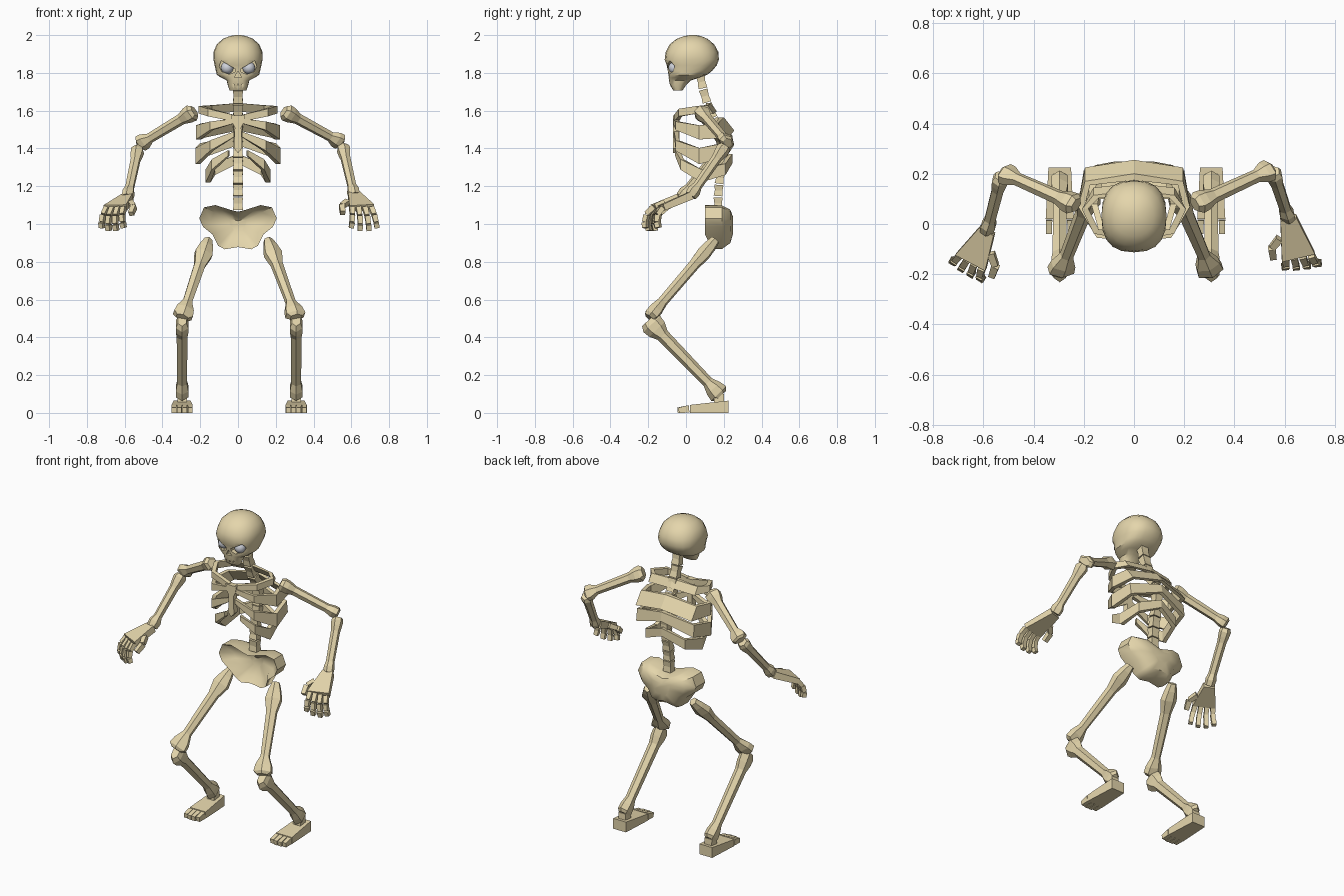
import bpy, bmesh, math
from mathutils import Vector as V

if "Cube" in bpy.data.objects:
    bpy.data.objects.remove(bpy.data.objects["Cube"])


def material(name, col):
    m = bpy.data.materials.new(name)
    m.diffuse_color = (*col, 1)
    m.use_nodes = True
    m.node_tree.nodes["Principled BSDF"].inputs["Base Color"].default_value = m.diffuse_color
    return m


BONE = material("bone", (0.78, 0.67, 0.41))
EYE = material("eye_grey", (0.62, 0.64, 0.7))


def make(name, verts, faces, mat=BONE):
    bm = bmesh.new()
    vs = [bm.verts.new(v) for v in verts]
    for f in faces:
        bm.faces.new([vs[i] for i in f])
    bmesh.ops.recalc_face_normals(bm, faces=bm.faces)
    me = bpy.data.meshes.new(name)
    bm.to_mesh(me)
    bm.free()
    ob = bpy.data.objects.new(name, me)
    bpy.context.collection.objects.link(ob)
    me.materials.append(mat)
    return ob


def loft(name, rings):
    n, m = len(rings[0]), len(rings)
    verts = [p for r in rings for p in r]
    faces = [(k*n+i, k*n+(i+1) % n, (k+1)*n+(i+1) % n, (k+1)*n+i)
             for k in range(m-1) for i in range(n)]
    faces += [tuple(range(n)), tuple(range((m-1)*n, m*n))]
    return make(name, verts, faces)


def smooth(ob, angle):
    bpy.ops.object.select_all(action='DESELECT')
    bpy.context.view_layer.objects.active = ob
    ob.select_set(True)
    bpy.ops.object.shade_smooth_by_angle(angle=math.radians(angle))


def bone(name, a, b, hinge, profile, sides=6):
    """Faceted bone from a to b; profile rows are (t, radius on hinge axis, other radius)."""
    a, b = V(a), V(b)
    d = (b-a).normalized()
    u = V(hinge)
    u = (u-d*u.dot(d)).normalized()
    w = d.cross(u)
    ang = [2*math.pi*(i+.5)/sides for i in range(sides)]
    return loft(name, [[a.lerp(b, t)+u*ru*math.cos(g)+w*rv*math.sin(g) for g in ang]
                       for t, ru, rv in profile])


def beam(name, a, b, across, w0, w1, h0, h1):
    """Tapered box from a to b."""
    r = 2**.5/2
    return bone(name, a, b, across, [(0, w0*r, h0*r), (1, w1*r, h1*r)], 4)


def prism(name, pts, y0, y1):
    return loft(name, [[(x, y, z) for x, z in pts] for y in (y0, y1)])


# Skull: stacked rounded sections (z, front y, back y, half width), squarer at the face
def power(v, e):
    return math.copysign(abs(v)**e, v)


rings = []
for z, yf, yb, hw in [(1.708, -.068, -.018, .045), (1.735, -.085, 0, .054), (1.76, -.09, .025, .06),
                      (1.775, -.092, .07, .09), (1.79, -.094, .112, .112), (1.81, -.096, .138, .117),
                      (1.84, -.102, .163, .124), (1.87, -.113, .174, .13), (1.91, -.108, .172, .13),
                      (1.95, -.088, .15, .113), (1.98, -.05, .115, .08), (1.995, -.01, .08, .043),
                      (2.0, .02, .05, .015)]:
    c, r, e = (yf+yb)/2, (yb-yf)/2, .8 if z < 1.88 else .93
    rings.append([(hw*power(math.sin(g), e), c-r*power(math.cos(g), e), z)
                  for g in [2*math.pi*i/20 for i in range(20)]])
skull = loft("skull", rings)

# Slanted sockets, nose hole and tooth gaps cut into the face
socket = [(.016, 1.806), (.016, 1.822), (.088, 1.864), (.1, 1.835), (.085, 1.806), (.045, 1.793)]
cuts = [[(s*x, z) for x, z in socket] for s in (-1, 1)]
cuts.append([(-.02, 1.775), (.02, 1.775), (0, 1.81)])
cuts += [[(x-.003, 1.69), (x+.003, 1.69), (x+.003, 1.74), (x-.003, 1.74)] for x in (-.025, 0, .025)]
for i, pts in enumerate(cuts):
    depth = -.05 if i < 2 else -.075
    cutter = prism("cutter", pts, -.2, depth)
    cutter.hide_render = True
    mod = skull.modifiers.new("cut", 'BOOLEAN')
    mod.object, mod.operation, mod.solver = cutter, 'DIFFERENCE', 'EXACT'
    bpy.context.view_layer.objects.active = skull
    bpy.ops.object.modifier_apply(modifier=mod.name)
    bpy.data.objects.remove(cutter)
smooth(skull, 35)

# Eyes
for s, side in ((-1, "right"), (1, "left")):
    bpy.ops.mesh.primitive_uv_sphere_add(segments=16, ring_count=10, radius=.033,
                                         location=(s*.057, -.06, 1.827))
    eye = bpy.context.object
    eye.name = side + "_eye"
    eye.data.materials.append(EYE)
    smooth(eye, 60)

# Spine: one block per vertebra along a bent path
path = [V((0, y, z)) for y, z in [(.075, 1.79), (.09, 1.715), (.112, 1.64), (.145, 1.56), (.19, 1.49),
                                  (.205, 1.42), (.2, 1.35), (.185, 1.28), (.175, 1.21), (.17, 1.145),
                                  (.17, 1.07)]]
for i, (p, q) in enumerate(zip(path, path[1:])):
    bone(f"vertebra_{i+1}", p.lerp(q, .05), p.lerp(q, .95), (1, 0, 0),
         [(0, .038, .034), (.5, .032, .028), (1, .038, .034)], 4)


# Ribs: half path from the spine round to the chest, rows (x, y, z, band height);
# lean tips the top edge of the back inwards
def rib(name, half, lean, thick=.026):
    pts = [(-x, y, z, h) for x, y, z, h in half[:0:-1]] + half
    rings = []
    for x, y, z, h in pts:
        out = V((x/.2, (y-.08)/.16, 0)).normalized()*thick/2
        p = V((x, y, z))
        up = V((0, -lean/2 if y > .1 else 0, h/2))
        rings.append([p+out+up, p+out-up, p-out-up, p-out+up])
    return loft(name, rings)


rib("rib_1", [(0, .135, 1.618, .045), (.15, .125, 1.605, .045), (.195, .06, 1.605, .04),
              (.15, -.03, 1.59, .04), (.02, -.05, 1.56, .035)], .03)
rib("rib_2", [(0, .215, 1.53, .07), (.185, .19, 1.495, .075), (.21, .07, 1.485, .075),
              (.14, -.045, 1.52, .045), (.02, -.055, 1.545, .025)], .055)
rib("rib_3", [(0, .236, 1.445, .055), (.19, .2, 1.39, .075), (.212, .07, 1.36, .085),
              (.14, -.045, 1.415, .055), (.02, -.05, 1.475, .028)], .01)
rib("rib_4", [(0, .232, 1.345, .05), (.13, .2, 1.29, .06), (.158, .08, 1.255, .07),
              (.13, -.02, 1.315, .055), (.05, -.045, 1.375, .03)], 0)
prism("sternum", [(-.038, 1.575), (.038, 1.575), (.03, 1.535), (.017, 1.51), (.02, 1.4),
                  (0, 1.375), (-.02, 1.4), (-.017, 1.51), (-.03, 1.535)], -.07, -.035)

# Pelvis: dished front, rounded back around one outline
half = [(0, 1.065), (.04, 1.075), (.12, 1.1), (.18, 1.088), (.205, 1.03), (.185, .985),
        (.135, .945), (.105, .885), (.07, .866), (0, .878)]
outline = half + [(-x, z) for x, z in half[-2:0:-1]]
layers = [(.19, .25), (.165, .7), (.1, 1), (.19, .99), (.235, .75), (.25, .35)]
smooth(loft("pelvis", [[(x*k, y+(.03 if z < .9 and k == 1 else 0), 1+(z-1)*k) for x, z in outline]
                       for y, k in layers]), 40)

# Legs
for s, side in ((-1, "right"), (1, "left")):
    X = (1, 0, 0)
    f = s*.302+.006
    bone(side+"_thigh", (s*.158, .155, .915), (f, -.195, .505), (1, .3, 0),
         [(0, .024, .026), (.08, .04, .034), (.18, .054, .038), (.32, .034, .03), (.8, .028, .028),
          (.9, .054, .038), (.97, .06, .038), (1, .036, .028)])
    bone(side+"_shin", (f, -.2, .49), (f, .185, .09), X,
         [(0, .026, .045), (.05, .038, .062), (.12, .038, .056), (.2, .033, .035), (.82, .03, .03),
          (.9, .038, .048), (.97, .038, .055), (1, .028, .038)])
    loft(side+"_foot", [[(f-w, y, 0), (f+w, y, 0), (f+w, y, h), (f-w, y, h)]
                        for y, w, h in [(.225, .045, .065), (.02, .056, .042)]])
    beam(side+"_ankle", (f, .175, .05), (f, .175, .1), X, .05, .05, .055, .05)
    for i in range(4):
        tx = f+(i-1.5)*.0285
        beam(f"{side}_toe_{i+1}", (tx, .016, .021), (tx, -.048+.006*abs(i-1.5), .014), X,
             .026, .024, .04, .028)


# Hands: wedge palm, four curled fingers and a thumb
def hand(side, wrist, knuckle, across):
    wrist, knuckle, across = V(wrist), V(knuckle), V(across).normalized()
    d = (knuckle-wrist).normalized()
    n = across.cross(d)
    n = n if n.z < 0 else -n
    beam(side+"_palm", wrist, knuckle, across, .065, .135, .042, .034)
    for i in range(4):
        p = knuckle+across*(i-1.5)*.034
        for j, (ang, ln) in enumerate([(30, .055), (58, .046), (80, .036)]):
            a = math.radians(ang)
            v = d*math.cos(a)+n*math.sin(a)+across*(i-1.5)*.1
            q = p+v*ln*(.88 if i in (0, 3) else 1)
            beam(f"{side}_finger_{i+1}_{j+1}", p, q-v*.003, across, .028, .025, .028, .024)
            p = q
    p = wrist.lerp(knuckle, .5)-across*.055
    for j, v in enumerate([d*.04-across*.04+n*.008, d*.055-across*.006+n*.02]):
        beam(f"{side}_thumb_{j+1}", p, p+v*.95, n, .03, .027, .03, .026)
        p = p+v


# Arms: shoulder, elbow, wrist, knuckle centre, palm direction away from the thumb
arms = {"right": [(-.23, .075, 1.597), (-.525, .205, 1.42), (-.585, -.025, 1.14),
                  (-.65, -.15, 1.085), (-.83, .5, 0)],
        "left": [(.242, .078, 1.597), (.55, .22, 1.43), (.615, .025, 1.15),
                 (.655, -.13, 1.085), (1, .1, 0)]}
for side, (sh, el, wr, kn, across) in arms.items():
    sh, el, wr = V(sh), V(el), V(wr)
    hinge = (el-sh).cross(wr-el)
    bone(side+"_upper_arm", sh, el, hinge,
         [(0, .034, .03), (.05, .05, .042), (.13, .046, .04), (.24, .031, .029), (.8, .027, .027),
          (.9, .048, .036), (.97, .05, .036), (1, .03, .025)])
    bone(side+"_forearm", el.lerp(wr, .06), wr, hinge,
         [(0, .028, .028), (.06, .04, .035), (.15, .036, .032), (.25, .028, .027), (.8, .025, .025),
          (.9, .038, .032), (1, .034, .029)])
    hand(side, wr, kn, across)
